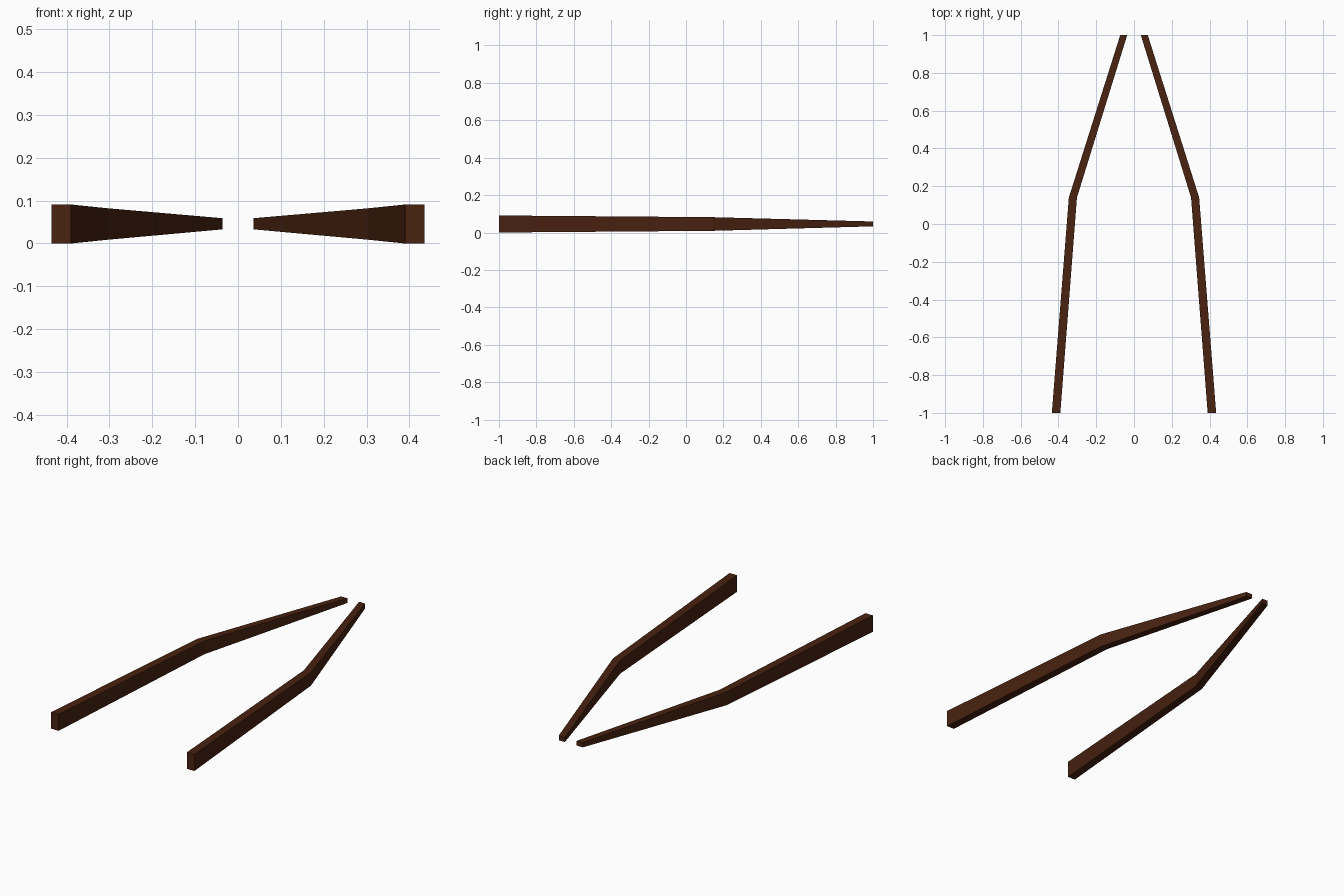
import bpy
import bmesh

cube = bpy.data.objects.get("Cube")
if cube:
    bpy.data.objects.remove(cube, do_unlink=True)

# Dark wood
wood = bpy.data.materials.new("dark brown wood")
wood.use_nodes = True
brown = (0.065, 0.016, 0.005, 1)
wood.diffuse_color = brown
wood.node_tree.nodes["Principled BSDF"].inputs["Base Color"].default_value = brown

# Stations along the bar: y, inner x, outer x, bottom z, top z
stations = [
    (-1.0, 0.39, 0.435, 0.0, 0.091),
    (0.14, 0.302, 0.345, 0.009, 0.082),
    (1.0, 0.036, 0.073, 0.033, 0.059),
]


def bent_bar(name, side):
    """Tapered square bar lofted through the stations on one side."""
    bm = bmesh.new()
    rings = []
    for y, inner, outer, low, high in stations:
        corners = [(inner, low), (outer, low), (outer, high), (inner, high)]
        rings.append([bm.verts.new((side * x, y, z)) for x, z in corners])
    for a, b in zip(rings, rings[1:]):
        for i in range(4):
            j = (i + 1) % 4
            bm.faces.new((a[i], a[j], b[j], b[i]))
    bm.faces.new(rings[0])
    bm.faces.new(rings[-1])
    bmesh.ops.recalc_face_normals(bm, faces=bm.faces)
    mesh = bpy.data.meshes.new(name)
    bm.to_mesh(mesh)
    bm.free()
    mesh.materials.append(wood)
    bpy.context.collection.objects.link(bpy.data.objects.new(name, mesh))


bent_bar("left_bar", 1)
bent_bar("right_bar", -1)
